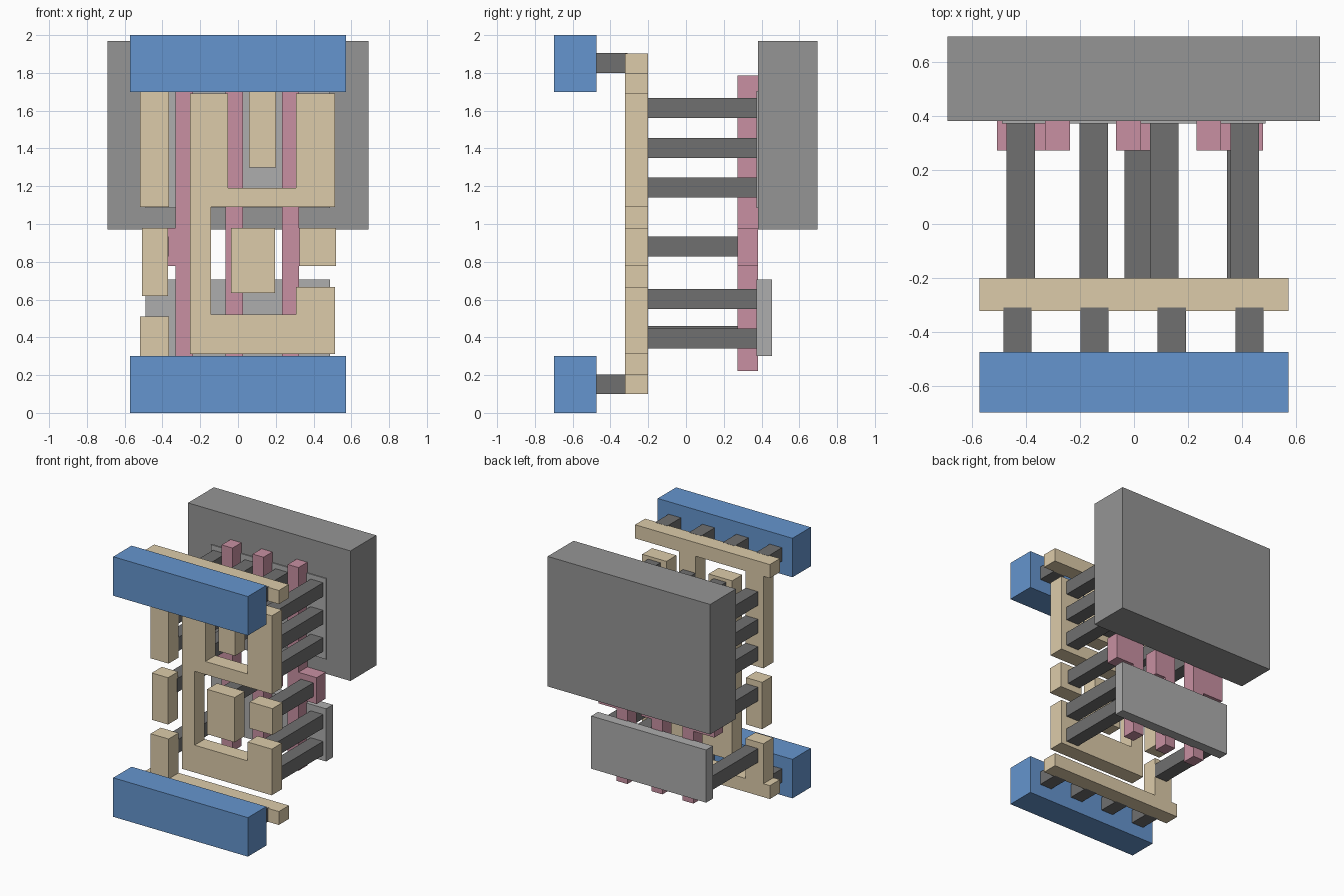
import bpy
import bmesh

if "Cube" in bpy.data.objects:
    bpy.data.objects.remove(bpy.data.objects["Cube"])


def material(name, rgb):
    m = bpy.data.materials.new(name)
    m.diffuse_color = (*rgb, 1)
    m.use_nodes = True
    m.node_tree.nodes["Principled BSDF"].inputs["Base Color"].default_value = m.diffuse_color
    return m


BLUE = material("blue", (0.13, 0.30, 0.62))
TAN = material("tan", (0.72, 0.60, 0.40))
PINK = material("pink", (0.58, 0.28, 0.36))
DARK = material("dark_grey", (0.16, 0.16, 0.16))
MID = material("mid_grey", (0.30, 0.30, 0.30))
LIGHT = material("light_grey", (0.42, 0.42, 0.42))


def plate(name, outline, y0, y1, mat):
    """Extrude an (x, z) outline from y0 back to y1."""
    bm = bmesh.new()
    face = bm.faces.new([bm.verts.new((x, y0, z)) for x, z in outline])
    ext = bmesh.ops.extrude_face_region(bm, geom=[face])["geom"]
    verts = [v for v in ext if isinstance(v, bmesh.types.BMVert)]
    bmesh.ops.translate(bm, verts=verts, vec=(0, y1 - y0, 0))
    bmesh.ops.recalc_face_normals(bm, faces=bm.faces)
    mesh = bpy.data.meshes.new(name)
    bm.to_mesh(mesh)
    bm.free()
    mesh.materials.append(mat)
    obj = bpy.data.objects.new(name, mesh)
    bpy.context.collection.objects.link(obj)
    return obj


def box(name, x0, x1, z0, z1, y0, y1, mat):
    return plate(name, [(x0, z0), (x1, z0), (x1, z1), (x0, z1)], y0, y1, mat)


WIRE = (-0.322, -0.20)     # depth range of the tan wiring layer
GATE = (0.273, 0.381)      # depth range of the pink gate layer

# Blue power bars with short posts to the tan rails
for side, z_bar, z_post in (("upper", 1.70, 1.80), ("lower", 0.0, 0.10)):
    box(f"{side}_power_bar", -0.573, 0.573, z_bar, z_bar + 0.30, -0.698, -0.475, BLUE)
    for i, x in enumerate((-0.432, -0.147, 0.14, 0.428)):
        box(f"{side}_bar_post_{i}", x - 0.052, x + 0.052, z_post, z_post + 0.104,
            -0.475, -0.31, DARK)

# Upper rail with two hanging strips
plate("upper_rail", [(-0.573, 1.903), (-0.573, 1.798), (-0.518, 1.798), (-0.518, 1.09),
                     (-0.365, 1.09), (-0.365, 1.798), (0.058, 1.798), (0.058, 1.30),
                     (0.20, 1.30), (0.20, 1.798), (0.573, 1.798), (0.573, 1.903)],
      *WIRE, TAN)

# Lower rail with one rising strip
plate("lower_rail", [(-0.573, 0.10), (0.573, 0.10), (0.573, 0.203), (-0.365, 0.203),
                     (-0.365, 0.51), (-0.518, 0.51), (-0.518, 0.203), (-0.573, 0.203)],
      *WIRE, TAN)

# Branching output wire
plate("output_wire", [(-0.253, 0.312), (0.513, 0.312), (0.513, 0.667), (0.307, 0.667),
                      (0.307, 0.522), (-0.143, 0.522), (-0.143, 1.09), (0.513, 1.09),
                      (0.513, 1.692), (0.307, 1.692), (0.307, 1.19), (-0.052, 1.19),
                      (-0.052, 1.692), (-0.253, 1.692)], *WIRE, TAN)

# Input pads
for name, x0, x1, z0 in (("left", -0.508, -0.37, 0.62), ("middle", -0.038, 0.197, 0.635),
                         ("right", 0.325, 0.518, 0.777)):
    box(f"{name}_input_pad", x0, x1, z0, 0.98, *WIRE, TAN)

# Pink gate columns, each with a side tab
B, T, Z0, Z1 = 0.222, 1.785, 0.777, 0.98
plate("left_gate", [(-0.33, B), (-0.238, B), (-0.238, T), (-0.33, T),
                    (-0.33, Z1), (-0.508, Z1), (-0.508, Z0), (-0.33, Z0)], *GATE, PINK)
for name, x0, x1, tab in (("middle", -0.066, 0.026, 0.115), ("right", 0.232, 0.323, 0.478)):
    plate(f"{name}_gate", [(x0, B), (x1, B), (x1, Z0), (tab, Z0),
                           (tab, Z1), (x1, Z1), (x1, T), (x0, T)], *GATE, PINK)

# Long dark contacts: x centre -> z centres
R = 0.053
contacts = {-0.42: (1.615, 1.403, 1.192, 0.408), -0.149: (1.615, 1.403, 1.192),
            0.112: (1.615, 1.403), 0.41: (1.615, 1.403, 1.192, 0.602, 0.395)}
for i, (x, heights) in enumerate(contacts.items()):
    for j, z in enumerate(heights):
        box(f"contact_{i}_{j}", x - R, x + R, z - R, z + R, -0.21, 0.40, DARK)

# Shorter contacts into the gate tabs
for i, x in enumerate((-0.42, 0.018, 0.397)):
    box(f"gate_contact_{i}", x - R, x + R, 0.827, 0.933, -0.21, 0.375, DARK)

# Grey base slabs behind the gates
box("lower_diffusion", -0.49, 0.488, 0.30, 0.705, 0.373, 0.455, LIGHT)
box("upper_diffusion", -0.49, 0.488, 1.085, 1.705, 0.373, 0.455, LIGHT)
box("well_block", -0.692, 0.69, 0.97, 1.97, 0.381, 0.695, MID)
